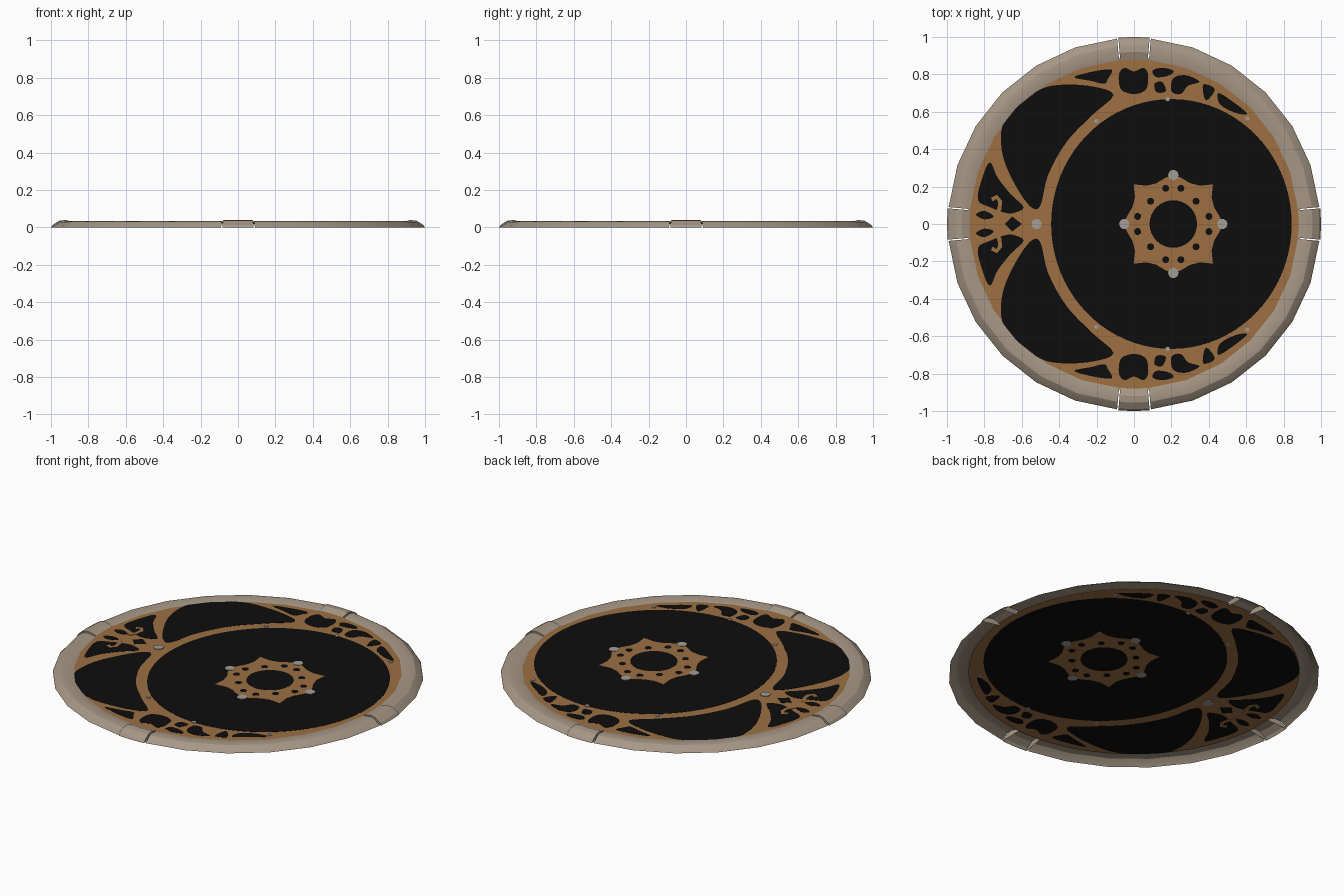
import bpy, bmesh, math
from mathutils import Vector

if "Cube" in bpy.data.objects:
    bpy.data.objects.remove(bpy.data.objects["Cube"])

def mat(name, c):
    m = bpy.data.materials.new(name)
    m.diffuse_color = (*c, 1)
    m.use_nodes = True
    m.node_tree.nodes["Principled BSDF"].inputs["Base Color"].default_value = m.diffuse_color
    return m

STONE = mat("warm_stone", (0.38, 0.31, 0.235))
BRONZE = mat("bronze", (0.34, 0.16, 0.055))
BLACK = mat("black", (0.004, 0.004, 0.004))
GREY = mat("pale_grey", (0.36, 0.34, 0.31))
Z = 0.023  # mid height of the inlaid disc

def finish(name, bm, m):
    me = bpy.data.meshes.new(name)
    bm.to_mesh(me)
    bm.free()
    me.materials.append(m)
    ob = bpy.data.objects.new(name, me)
    bpy.context.collection.objects.link(ob)
    return ob

def plates(name, outlines, half, m):
    """Thin plates centred on the disc height, seen from both sides."""
    bm = bmesh.new()
    for pts in outlines:
        f = bm.faces.new([bm.verts.new((x, y, Z - half)) for x, y in pts])
        ext = bmesh.ops.extrude_face_region(bm, geom=[f])["geom"]
        vs = [v for v in ext if isinstance(v, bmesh.types.BMVert)]
        bmesh.ops.translate(bm, verts=vs, vec=(0, 0, 2 * half))
    bmesh.ops.recalc_face_normals(bm, faces=bm.faces)
    return finish(name, bm, m)

def oval(cx, cy, rx, ry, n=64):
    return [(cx + rx * math.cos(2 * math.pi * i / n), cy + ry * math.sin(2 * math.pi * i / n)) for i in range(n)]

def smooth(pts, k=4):
    """Closed Catmull-Rom outline."""
    p = [Vector(q) for q in pts]
    n, out = len(p), []
    for i in range(n):
        a, b, c, d = p[i - 1], p[i], p[(i + 1) % n], p[(i + 2) % n]
        for j in range(k):
            t = j / k
            out.append(tuple(0.5 * (2 * b + (c - a) * t + (2 * a - 5 * b + 4 * c - d) * t * t
                                    + (3 * b - a - 3 * c + d) * t ** 3)))
    return out

def mirror(outlines):
    return outlines + [[(x, -y) for x, y in o] for o in outlines]

def ribbon(pts, w):
    p = [Vector(q) for q in pts]
    left, right = [], []
    for i, q in enumerate(p):
        d = (p[min(i + 1, len(p) - 1)] - p[max(i - 1, 0)]).normalized() * w / 2
        left.append((q.x - d.y, q.y + d.x))
        right.append((q.x + d.y, q.y - d.x))
    return left + right[::-1]

def sweep(name, profile, angles, caps):
    """Open shell swept round the z axis, with optional end walls."""
    bm = bmesh.new()
    rows = [[bm.verts.new((r * math.cos(a), r * math.sin(a), z)) for r, z in profile] for a in angles]
    for a, b in zip(rows, rows[1:]):
        for i in range(len(profile) - 1):
            bm.faces.new((a[i], b[i], b[i + 1], a[i + 1]))
    if caps:
        for row, a in ((rows[0], angles[0]), (rows[-1], angles[-1])):
            r = profile[-1][0]
            bm.faces.new(row + [bm.verts.new((r * math.cos(a), r * math.sin(a), 0.012))])
    ob = finish(name, bm, STONE)
    bpy.context.view_layer.objects.active = ob
    ob.select_set(True)
    bpy.ops.object.shade_smooth_by_angle(angle=math.radians(22))
    ob.select_set(False)

# Stone rim: four long arcs and four raised blocks
arc_profile = [(0.995, 0.0), (0.985, 0.01), (0.955, 0.03), (0.925, 0.034), (0.88, 0.024)]
block_profile = [(1.0, 0.0), (0.99, 0.014), (0.955, 0.036), (0.92, 0.04), (0.88, 0.026)]
for q in range(4):
    base = q * 90
    sweep(f"rim_arc_{q}", arc_profile, [math.radians(base + 5.2 + 79.6 * i / 6) for i in range(7)], False)
    sweep(f"rim_block_{q}", block_profile, [math.radians(base + d) for d in (-4.8, 0, 4.8)], True)

# Bronze disc that carries the inlay
plates("bronze_disc", [oval(0, 0, 0.888, 0.888, 72)], 0.001, BRONZE)

# Black inlay: main field and the two crescents
plates("main_field", [oval(0.2, 0, 0.643, 0.668, 80)], 0.0022, BLACK)
crescent = [(-0.70, 0.36), (-0.705, 0.52), (-0.62, 0.63), (-0.50, 0.72), (-0.38, 0.745), (-0.22, 0.735),
            (-0.11, 0.69), (-0.22, 0.585), (-0.36, 0.44), (-0.46, 0.26), (-0.50, 0.10), (-0.55, 0.09), (-0.63, 0.2)]
plates("crescents", mirror([smooth(crescent)]), 0.0022, BLACK)

# Small pierced shapes along the border
holes = [
    [(-0.32, 0.785), (-0.22, 0.815), (-0.12, 0.825), (-0.14, 0.775), (-0.16, 0.75), (-0.23, 0.765)],
    [(-0.08, 0.80), (-0.05, 0.835), (0.0, 0.815), (0.05, 0.835), (0.075, 0.80), (0.065, 0.72), (0.0, 0.695), (-0.07, 0.72)],
    [(0.10, 0.82), (0.15, 0.835), (0.21, 0.82), (0.19, 0.795), (0.12, 0.785)],
    [(0.11, 0.75), (0.15, 0.76), (0.17, 0.71), (0.12, 0.705)],
    [(0.21, 0.78), (0.28, 0.795), (0.35, 0.76), (0.29, 0.74), (0.25, 0.695), (0.20, 0.71)],
    [(0.37, 0.745), (0.43, 0.725), (0.41, 0.68), (0.38, 0.665)],
    [(0.45, 0.70), (0.52, 0.66), (0.605, 0.59), (0.54, 0.595), (0.46, 0.64)],
]
plates("border_holes", mirror([smooth(h) for h in holes]), 0.0022, BLACK)

# Left ornament: wings, small holes, diamond and bronze curls
wing = [(-0.77, 0.33), (-0.73, 0.25), (-0.66, 0.16), (-0.59, 0.09), (-0.64, 0.06), (-0.69, 0.06),
        (-0.77, 0.09), (-0.835, 0.13), (-0.81, 0.25)]
bud = [(-0.845, 0.05), (-0.80, 0.07), (-0.75, 0.04), (-0.80, 0.025)]
plates("ornament_wings", mirror([smooth(wing), smooth(bud)]), 0.0022, BLACK)
plates("ornament_diamond", [[(-0.69, 0), (-0.65, 0.04), (-0.60, 0), (-0.65, -0.04)]], 0.0022, BLACK)
curl = [(-0.76, 0.13), (-0.735, 0.145), (-0.715, 0.12), (-0.72, 0.08), (-0.745, 0.04)]
plates("ornament_curls", mirror([ribbon(curl, 0.022)]), 0.0034, BRONZE)

# Central rosette: eight points with concave sides
CX = 0.21
def polar(r, deg):
    a = math.radians(deg)
    return (CX + r * math.cos(a), r * math.sin(a))
star = []
for k in range(8):
    star += [polar(0.30 if k % 2 else 0.265, k * 45), polar(0.25, k * 45 + 10),
             polar(0.236, k * 45 + 22.5), polar(0.25, k * 45 + 35)]
plates("rosette", [star], 0.0034, BRONZE)
dots = [polar(0.195, q * 90 + s * 12) for q in range(4) for s in (-1, 1)]
dots += [polar(0.172, 45 + q * 90) for q in range(4)]
plates("rosette_holes", [oval(CX, 0, 0.127, 0.127, 32)] + [oval(x, y, 0.019, 0.019, 10) for x, y in dots],
       0.0044, BLACK)

# Pale studs on the rosette points and the left ornament
studs = [polar(0.262, q * 90) for q in range(4)] + [(-0.52, 0)]
plates("studs", [oval(x, y, 0.028, 0.028, 10) for x, y in studs], 0.0048, GREY)
specks = [(0.605, 0.565), (0.18, 0.668), (-0.2, 0.55)]
plates("specks", mirror([oval(x, y, 0.012, 0.012, 8) for x, y in specks]), 0.0048, GREY)
